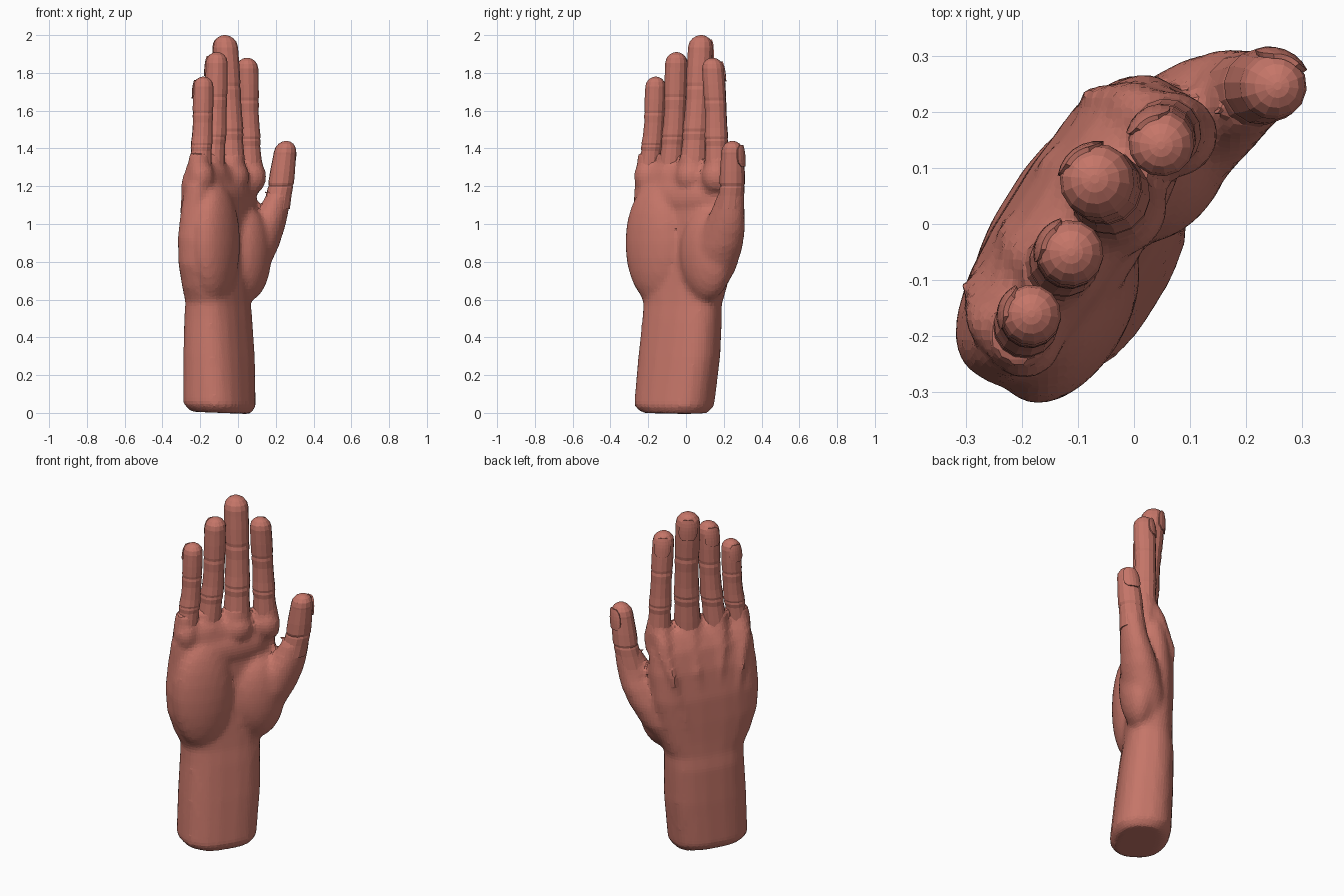
import bpy, bmesh, math
from mathutils import Vector

if "Cube" in bpy.data.objects:
    bpy.data.objects.remove(bpy.data.objects["Cube"])

skin = bpy.data.materials.new("skin")
skin.use_nodes = True
skin.diffuse_color = (0.56, 0.18, 0.14, 1)
skin.node_tree.nodes["Principled BSDF"].inputs["Base Color"].default_value = skin.diffuse_color

# Hand axes: ACROSS runs from little finger to index, PALM points out of the palm
ACROSS = Vector((0.53, 0.85, 0)).normalized()
PALM = Vector((0.85, -0.53, 0)).normalized()
UP = Vector((0, 0, 1))


def at(u, n, z):
    return ACROSS * u + PALM * n + UP * z


def loft(bm, rings, sides=16, power=2.0, slope=0.0):
    """Skin capped rings, each (centre, half width across, half depth)."""
    loops = []
    for c, a, b in rings:
        loop = []
        for i in range(sides):
            t = math.tau * (i + 0.5) / sides
            cu, sn = math.cos(t), math.sin(t)
            off = (ACROSS * a * math.copysign(abs(cu) ** (2 / power), cu)
                   + PALM * b * math.copysign(abs(sn) ** (2 / power), sn))
            loop.append(bm.verts.new(Vector(c) + off - UP * slope * off.x))
        loops.append(loop)
    for lo, hi in zip(loops, loops[1:]):
        for i in range(sides):
            j = (i + 1) % sides
            bm.faces.new((lo[i], lo[j], hi[j], hi[i]))
    bm.faces.new(loops[0][::-1])
    bm.faces.new(loops[-1])


def ball(bm, centre, su, sn, sz):
    made = bmesh.ops.create_icosphere(bm, subdivisions=3, radius=1)
    for v in made["verts"]:
        v.co = Vector(centre) + at(v.co.x * su, v.co.y * sn, v.co.z * sz)


def finish(bm, name):
    bmesh.ops.recalc_face_normals(bm, faces=bm.faces)
    mesh = bpy.data.meshes.new(name)
    bm.to_mesh(mesh)
    bm.free()
    mesh.materials.append(skin)
    ob = bpy.data.objects.new(name, mesh)
    bpy.context.collection.objects.link(ob)
    return ob


def along(path, t):
    """Point at fraction t of the height of a bent path."""
    z = path[0].z + (path[-1].z - path[0].z) * t
    for p, q in zip(path, path[1:]):
        if z <= q.z + 1e-6:
            return p.lerp(q, (z - p.z) / (q.z - p.z))
    return path[-1].copy()


# name: (path points, radius, nail direction)
FINGERS = {
    "little_finger": ([(-.205, -.2, 1.24), (-.187, -.17, 1.5), (-.183, -.16, 1.78)], .055, (-1, .35)),
    "ring_finger": ([(-.14, -.085, 1.24), (-.118, -.06, 1.55), (-.112, -.05, 1.91)], .06, (-.85, .5)),
    "middle_finger": ([(-.035, .035, 1.24), (-.045, .06, 1.6), (-.07, .08, 2.0)], .068, (-.6, .8)),
    "index_finger": ([(.065, .165, 1.24), (.052, .158, 1.6), (.048, .14, 1.88)], .06, (-.5, .85)),
    "thumb": ([(.2, .232, 1.08), (.226, .245, 1.2), (.256, .246, 1.44)], .065, (.35, .94)),
}

# Radius along a finger, with creases at the two joints
LONG = [(0, 1.16), (.15, 1.07), (.27, .98), (.31, 1.04), (.33, 1.0), (.35, 1.05), (.42, .99),
        (.55, .95), (.62, .99), (.645, .94), (.67, .99), (.78, 1.0), (.88, .98)]
SHORT = [(0, 1.15), (.2, 1.05), (.31, 1.03), (.34, .98), (.38, 1.05), (.55, 1.02), (.7, .96), (.8, .92)]

for name, (pts, r, nail_dir) in FINGERS.items():
    path = [Vector(p) for p in pts]
    length = path[-1].z - path[0].z
    start = 1 - 0.95 * r / length
    profile = [p for p in (SHORT if name == "thumb" else LONG) if p[0] < start - .02]
    end = profile[-1][1]
    # Domed tip
    profile += [(start + (1 - start) * math.sin(k), end * math.cos(k)) for k in (0, .45, .85, 1.2, 1.45)]
    bm = bmesh.new()
    loft(bm, [(along(path, t), r * s, r * s) for t, s in profile], 14)
    finish(bm, name)

    # Curved fingernail plate with rounded corners
    out = Vector((*nail_dir, 0)).normalized()
    side = UP.cross(out)
    bm = bmesh.new()
    rows, cols = 6, 6
    grid = []
    for i in range(rows + 1):
        v = i / rows
        spread = 0.78 * (1 - 0.45 * abs(2 * v - 1) ** 4)
        z_gap = 2.1 * r - v * 1.75 * r
        core = along(path, 1 - z_gap / length)
        rad = r * (1.02 - 0.2 * v ** 3)
        grid.append([bm.verts.new(core + (out * math.cos(f) + side * math.sin(f)) * rad)
                     for f in [spread * (2 * j / cols - 1) for j in range(cols + 1)]])
    for a, b in zip(grid, grid[1:]):
        for j in range(cols):
            bm.faces.new((a[j], a[j + 1], b[j + 1], b[j]))
    nail = finish(bm, name + "_nail")
    plate = nail.modifiers.new("thickness", "SOLIDIFY")
    plate.thickness = 0.009
    plate.offset = 0

# Forearm and palm body
bm = bmesh.new()
body = [(.0, -.10, -.045, .18, .13), (.04, -.105, -.05, .215, .162), (.3, -.083, -.066, .224, .153),
        (.5, -.072, -.078, .22, .142), (.58, -.07, -.08, .22, .132), (.66, -.075, -.083, .255, .128),
        (.78, -.08, -.088, .29, .124), (.92, -.07, -.09, .31, .12), (1.08, -.058, -.083, .308, .11),
        (1.2, -.057, -.072, .298, .095), (1.27, -.057, -.062, .265, .072), (1.31, -.055, -.058, .23, .05)]
loft(bm, [(at(u, n, z), a, b) for z, u, n, a, b in body], 20, 2.6, 0.04)

# Palm pads on the little finger side, the thumb side and under the fingers
ball(bm, at(-.2, -.01, .9), .175, .1, .32)
ball(bm, at(.12, -.012, .84), .155, .11, .25)
ball(bm, at(-.06, -.02, 1.14), .25, .06, .1)

# Thumb mound
mound = [(.56, .03, -.08, .1, .09), (.64, .06, -.06, .12, .1), (.76, .135, -.035, .14, .11),
         (.88, .2, -.005, .138, .105), (.97, .245, .018, .123, .092), (1.03, .272, .035, .106, .08),
         (1.1, .298, .048, .088, .07), (1.17, .32, .06, .07, .066)]
loft(bm, [(at(u, n, z), a, b) for z, u, n, a, b in mound])

# Finger roots, knuckles and tendon ridges on the back
for name, (pts, r, _) in FINGERS.items():
    if name == "thumb":
        continue
    root = Vector(pts[0])
    u, n = root.dot(ACROSS), root.dot(PALM)
    ball(bm, root + PALM * .015 + UP * .01, r * 1.25, r * 1.2, .09)
    loft(bm, [(root + UP * .14, r * .95, r * .95), (root + UP * .06, r * 1.2, r * 1.15),
              (root - UP * .06, r * 1.25, r * 1.15)])
    back = n * .5 - .085
    loft(bm, [(at(u * .6 - .03, -.175, .76), .02, .03), (at(u * .9, -.14, 1.08), .03, .065),
              (at(u, back, 1.2), .05, .06), (at(u, back + .01, 1.25), .052, .055),
              (at(u, n, 1.36), r * .9, r * .9)], 12)
hand = finish(bm, "palm_and_forearm")
blend = hand.modifiers.new("blend", "REMESH")
blend.mode = "VOXEL"
blend.voxel_size = 0.018
relax = hand.modifiers.new("relax", "SMOOTH")
relax.factor = 0.5
relax.iterations = 4
